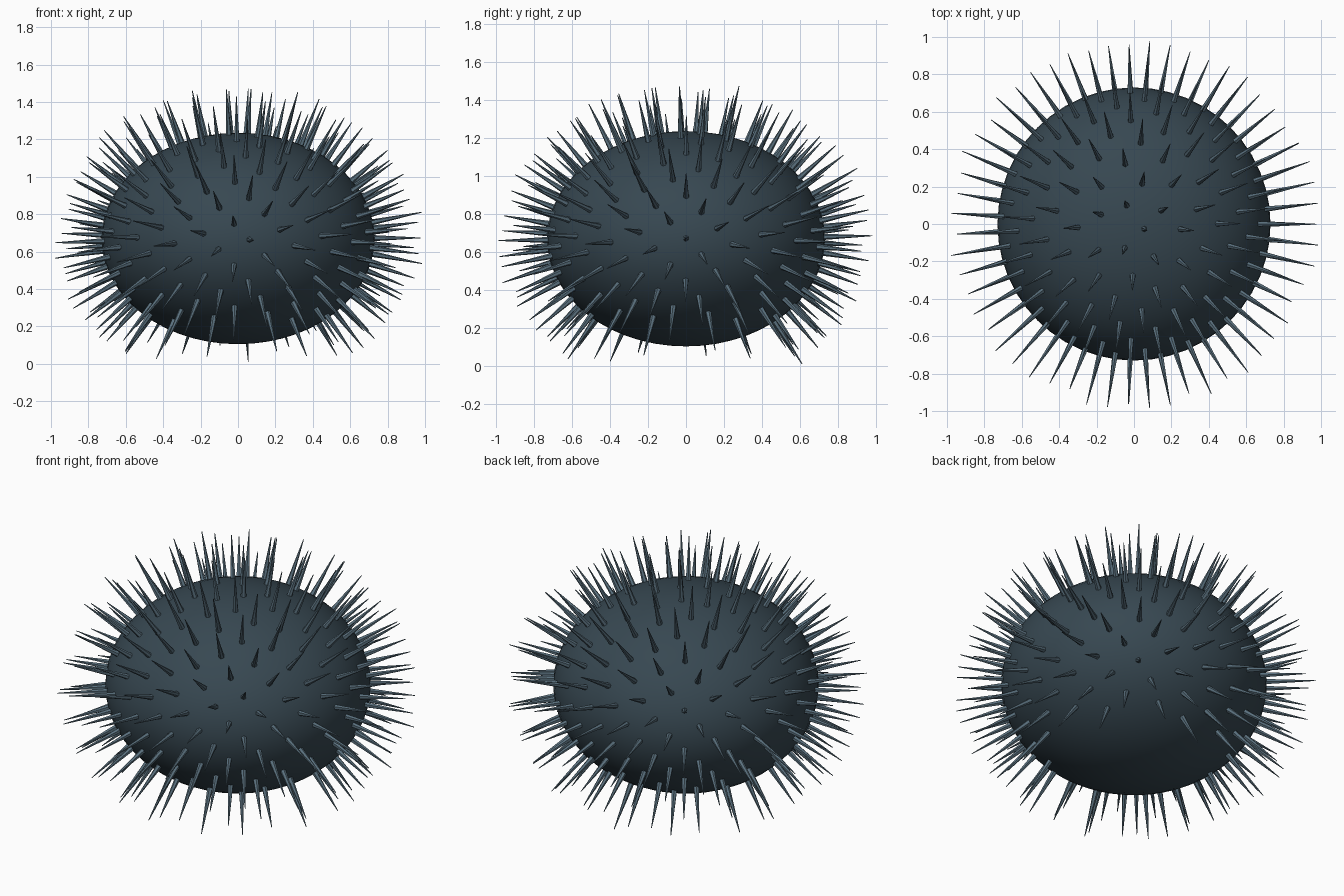
import bpy, bmesh, math, random
from mathutils import Vector, Matrix

if "Cube" in bpy.data.objects:
    bpy.data.objects.remove(bpy.data.objects["Cube"])

random.seed(4)
RX, RZ, CZ = 0.73, 0.565, 0.67      # body radii and centre height
N, KEEP = 280, 249                  # spiral slots, slots carrying a spine
STEP = 2.399                        # turn per spine, lines them up in 55 columns
PHASE = math.radians(-25.95)


def material(name, rgb):
    m = bpy.data.materials.new(name)
    m.diffuse_color = (*rgb, 1)
    m.use_nodes = True
    m.node_tree.nodes["Principled BSDF"].inputs["Base Color"].default_value = m.diffuse_color
    return m


def make_object(name, bm, mat, smooth):
    me = bpy.data.meshes.new(name)
    bm.to_mesh(me)
    bm.free()
    for p in me.polygons:
        p.use_smooth = smooth
    me.materials.append(mat)
    ob = bpy.data.objects.new(name, me)
    bpy.context.collection.objects.link(ob)
    return ob


# body: flattened sphere
bm = bmesh.new()
bmesh.ops.create_uvsphere(
    bm, u_segments=48, v_segments=28, radius=1,
    matrix=Matrix.Translation((0, 0, CZ)) @ Matrix.Diagonal((RX, RX, RZ, 1)))
make_object("body", bm, material("shell", (0.038, 0.064, 0.083)), True)

# spines: cones along the surface normal, spiralling down from the top, bare underside
bm = bmesh.new()
for i in range(KEEP):
    u = 1 - (2 * i + 1) / N
    s = math.sqrt(1 - u * u)
    a = PHASE + i * STEP
    d = Vector((s * math.cos(a), s * math.sin(a), u))
    base = Vector((d.x * RX, d.y * RX, d.z * RZ + CZ))
    normal = Vector((d.x / RX, d.y / RX, d.z / RZ)).normalized()
    length = random.uniform(0.225, 0.275)
    sink = 0.02
    place = Matrix.Translation(base + normal * (length - sink) / 2)
    turn = normal.to_track_quat('Z', 'Y').to_matrix().to_4x4()
    bmesh.ops.create_cone(bm, cap_ends=True, segments=6, radius1=0.017, radius2=0.002,
                          depth=length + sink, matrix=place @ turn)
make_object("spines", bm, material("spine", (0.1, 0.16, 0.205)), False)
